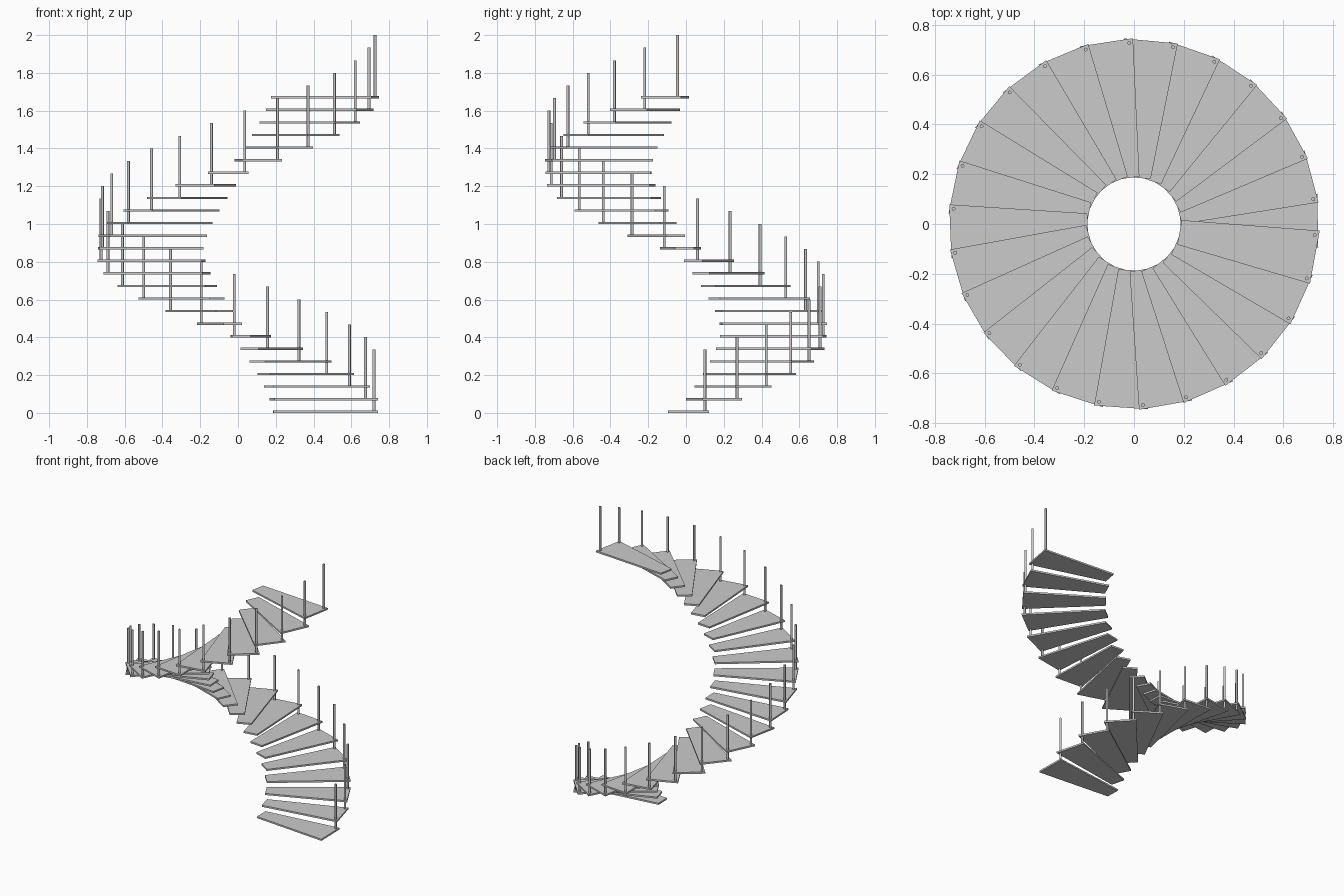
import bpy, bmesh, math
from mathutils import Matrix, Vector

if "Cube" in bpy.data.objects:
    bpy.data.objects.remove(bpy.data.objects["Cube"])

STEPS = 26
TURN = math.radians(13.942)       # angle between treads
START = math.radians(1.05)        # centre angle of the first tread
RISE = 0.0666
THICK = 0.012
R_IN, R_OUT = 0.186, 0.738        # inner and outer tread edges
W_IN, W_OUT = 0.050, 0.108        # half widths
POST_R, POST_ANGLE, POST_TOP = 0.727, math.radians(6.85), 0.335

grey = bpy.data.materials.new("light grey")
grey.diffuse_color = (0.6, 0.6, 0.6, 1)
grey.use_nodes = True
grey.node_tree.nodes["Principled BSDF"].inputs["Base Color"].default_value = grey.diffuse_color


def make_object(name, bm):
    bmesh.ops.recalc_face_normals(bm, faces=bm.faces)
    mesh = bpy.data.meshes.new(name)
    bm.to_mesh(mesh)
    bm.free()
    mesh.materials.append(grey)
    ob = bpy.data.objects.new(name, mesh)
    bpy.context.collection.objects.link(ob)
    return ob


# wedge-shaped treads climbing in a spiral
bm = bmesh.new()
for i in range(STEPS):
    spin = Matrix.Rotation(START + i * TURN, 4, 'Z')
    outline = [(R_IN, -W_IN), (R_OUT, -W_OUT), (R_OUT, W_OUT), (R_IN, W_IN)]
    face = bm.faces.new([bm.verts.new(spin @ Vector((x, y, i * RISE))) for x, y in outline])
    top = bmesh.ops.extrude_face_region(bm, geom=[face])
    verts = [g for g in top["geom"] if isinstance(g, bmesh.types.BMVert)]
    bmesh.ops.translate(bm, verts=verts, vec=(0, 0, THICK))
make_object("treads", bm)

# thin railing post at the leading outer corner of each tread
bm = bmesh.new()
height = POST_TOP - THICK / 2
for i in range(STEPS):
    a = START + POST_ANGLE + i * TURN
    place = Matrix.Translation((POST_R * math.cos(a), POST_R * math.sin(a),
                                i * RISE + POST_TOP - height / 2))
    bmesh.ops.create_cone(bm, cap_ends=True, segments=12, radius1=0.0075, radius2=0.0075,
                          depth=height, matrix=place)
posts = make_object("railing_posts", bm)
bpy.context.view_layer.objects.active = posts
posts.select_set(True)
bpy.ops.object.shade_smooth_by_angle(angle=math.radians(40))
